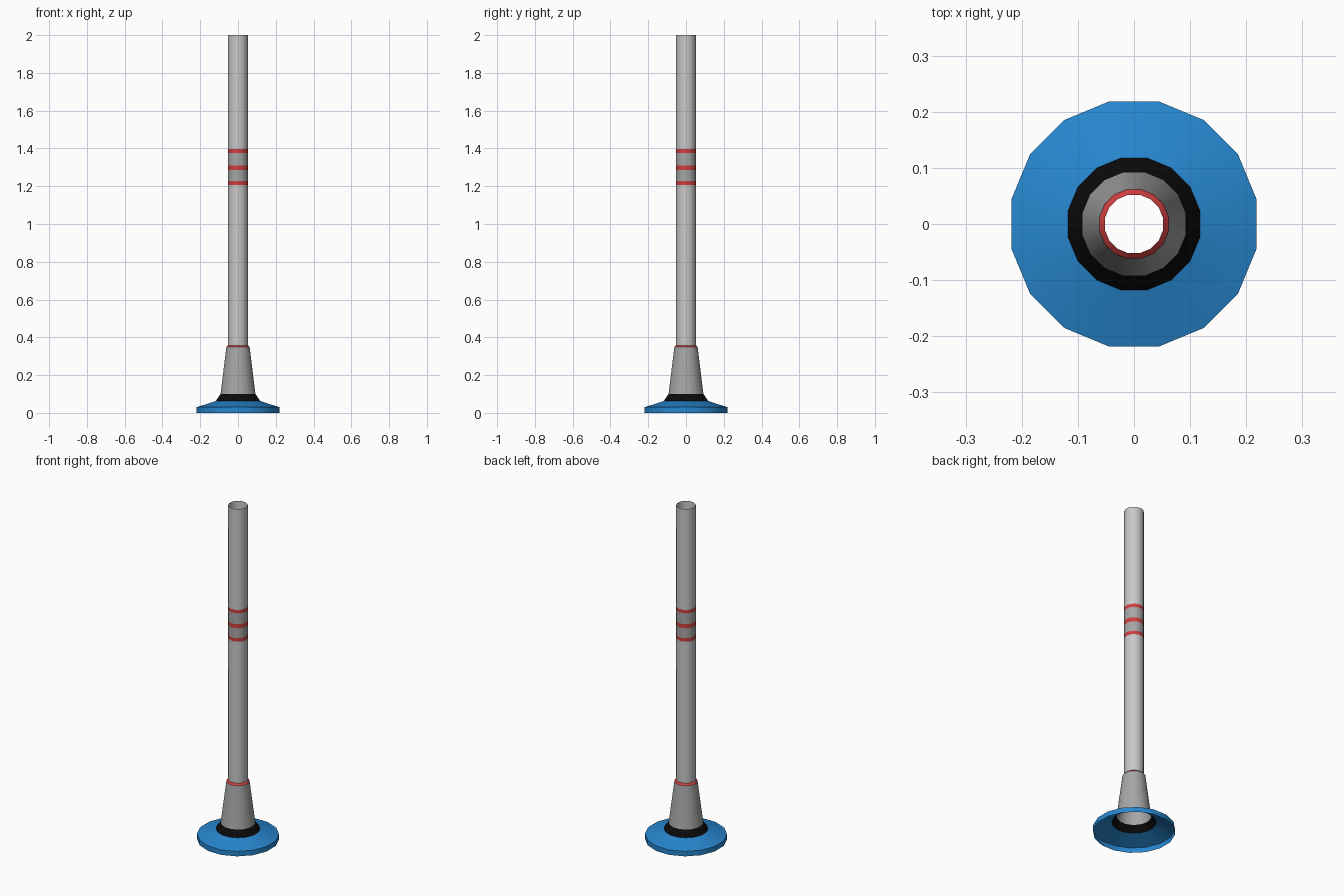
import bpy, math

cube = bpy.data.objects.get("Cube")
if cube:
    bpy.data.objects.remove(cube, do_unlink=True)

SIDES = 16


def material(name, rgb):
    mat = bpy.data.materials.new(name)
    mat.use_nodes = True
    colour = (*rgb, 1.0)
    mat.diffuse_color = colour
    mat.node_tree.nodes["Principled BSDF"].inputs["Base Color"].default_value = colour
    return mat


blue = material("blue", (0.02, 0.24, 0.62))
black = material("black", (0.003, 0.003, 0.003))
light_grey = material("light grey", (0.58, 0.58, 0.58))
mid_grey = material("mid grey", (0.38, 0.38, 0.38))
red = material("red", (0.62, 0.05, 0.05))


def lathe(name, profile, mat):
    """Open shell of revolution from (radius, height) points, bottom to top."""
    verts, faces = [], []
    for r, z in profile:
        for i in range(SIDES):
            a = math.tau * (i + 0.5) / SIDES
            verts.append((r * math.cos(a), r * math.sin(a), z))
    for k in range(len(profile) - 1):
        for i in range(SIDES):
            j = (i + 1) % SIDES
            low, high = k * SIDES, (k + 1) * SIDES
            faces.append((low + i, low + j, high + j, high + i))
    mesh = bpy.data.meshes.new(name)
    mesh.from_pydata(verts, [], faces)
    mesh.materials.append(mat)
    obj = bpy.data.objects.new(name, mesh)
    bpy.context.collection.objects.link(obj)
    bpy.ops.object.select_all(action='DESELECT')
    obj.select_set(True)
    bpy.context.view_layer.objects.active = obj
    bpy.ops.object.shade_smooth_by_angle(angle=math.radians(30))
    return obj


# Foot: hollow flared disc, black collar, tapered socket and red rim
lathe("base_disc", [(0.223, 0), (0.223, 0.03), (0.12, 0.063)], blue)
lathe("base_collar", [(0.12, 0.063), (0.094, 0.1)], black)
lathe("socket_cone", [(0.094, 0.1), (0.063, 0.348)], mid_grey)
lathe("socket_rim", [(0.063, 0.348), (0.053, 0.358)], red)

# Open pole, built as stacked coloured sections
R = 0.053
sections = [
    ("lower_tube", 0.358, light_grey),
    ("lower_band", 1.206, red),
    ("lower_grip", 1.227, mid_grey),
    ("middle_band", 1.286, red),
    ("upper_grip", 1.311, mid_grey),
    ("upper_band", 1.376, red),
    ("upper_tube", 1.396, light_grey),
]
tops = [s[1] for s in sections[1:]] + [2.0]
for (name, bottom, mat), top in zip(sections, tops):
    lathe(name, [(R, bottom), (R, top)], mat)
